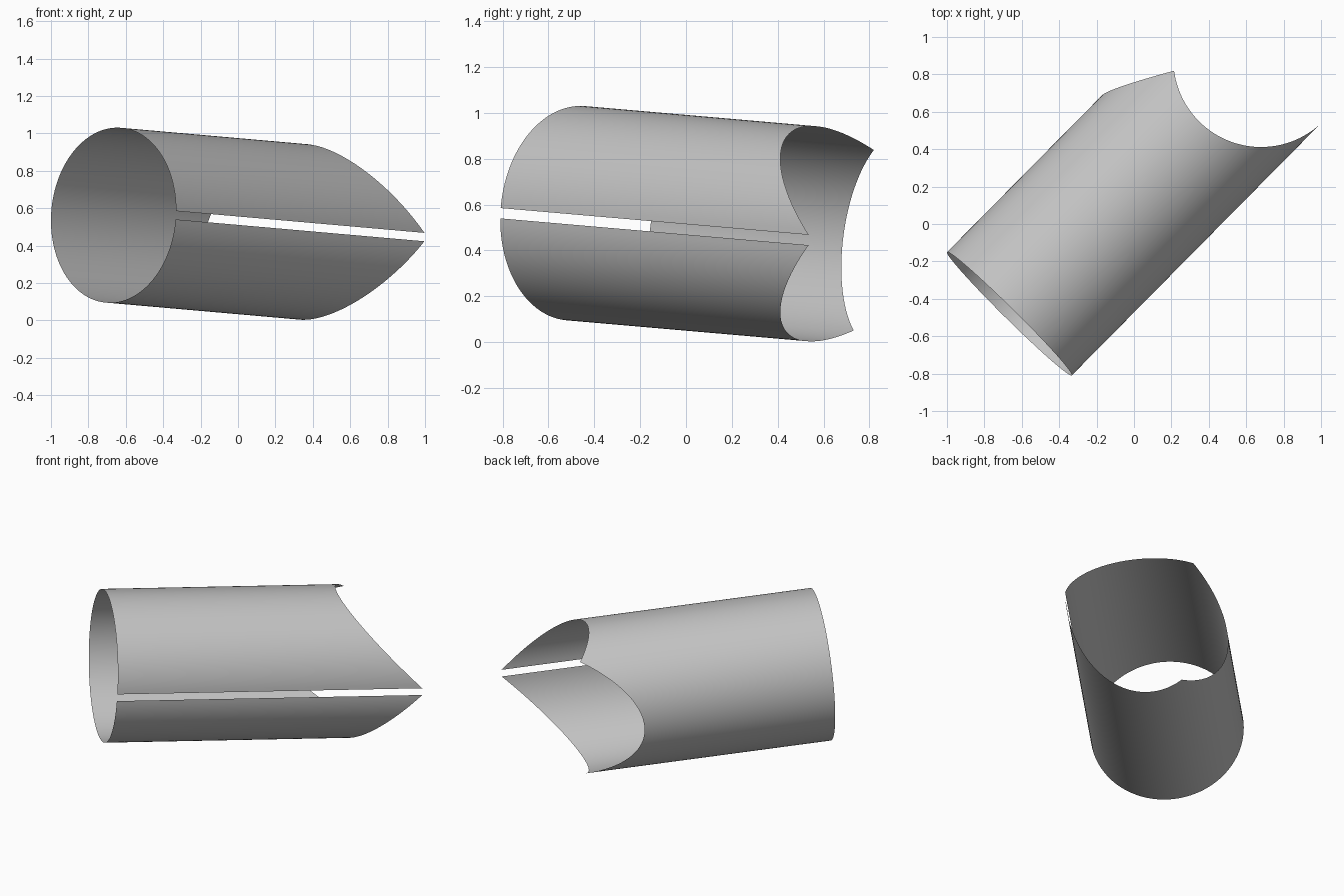
import bpy, bmesh, math
from mathutils import Vector

cube = bpy.data.objects.get("Cube")
if cube:
    bpy.data.objects.remove(cube, do_unlink=True)

RADIUS, SLIT, SEGMENTS = 0.469, 0.048, 128
START = Vector((-0.666, -0.48, 0.5625))

# Tube frame: axis runs back and slightly down, side faces the slit
axis = Vector((0.702, 0.710, -0.0617)).normalized()
side = axis.cross(Vector((0, 0, 1))).normalized()
up = side.cross(axis)
node = START + axis * 1.917

# Matte grey metal
grey = bpy.data.materials.new("plain grey")
grey.use_nodes = True
colour = (0.55, 0.55, 0.55, 1)
grey.diffuse_color = colour
grey.node_tree.nodes["Principled BSDF"].inputs["Base Color"].default_value = colour

# Open thin sheet rolled round the axis, leaving a narrow lengthwise slit
bm = bmesh.new()
rails = []
for i in range(SEGMENTS + 1):
    a = SLIT + (2 * math.pi - 2 * SLIT) * i / SEGMENTS
    rim = START + RADIUS * (math.cos(a) * side + math.sin(a) * up)
    rails.append((bm.verts.new(rim), bm.verts.new(rim + axis * 2.6)))
for (a, b), (c, d) in zip(rails, rails[1:]):
    bm.faces.new((a, c, d, b))

# Mitre the far end where it meets the upper, lower and side tubes
vertical = Vector((0, 0, 1))
mitres = (axis + vertical, axis - vertical, axis - 1.562 * side - 0.15 * up)
for normal in mitres:
    bmesh.ops.bisect_plane(bm, geom=bm.verts[:] + bm.edges[:] + bm.faces[:],
                           plane_co=node, plane_no=normal.normalized(),
                           clear_outer=True)
bmesh.ops.recalc_face_normals(bm, faces=bm.faces[:])
# Keep the normals pointing away from the axis
bm.faces.ensure_lookup_table()
face = bm.faces[0]
if face.normal.dot(face.calc_center_median() - START - axis * 0.7) < 0:
    bmesh.ops.reverse_faces(bm, faces=bm.faces[:])

mesh = bpy.data.meshes.new("slit_tube")
bm.to_mesh(mesh)
bm.free()
mesh.materials.append(grey)
mesh.shade_smooth()
tube = bpy.data.objects.new("slit_tube", mesh)
bpy.context.collection.objects.link(tube)
